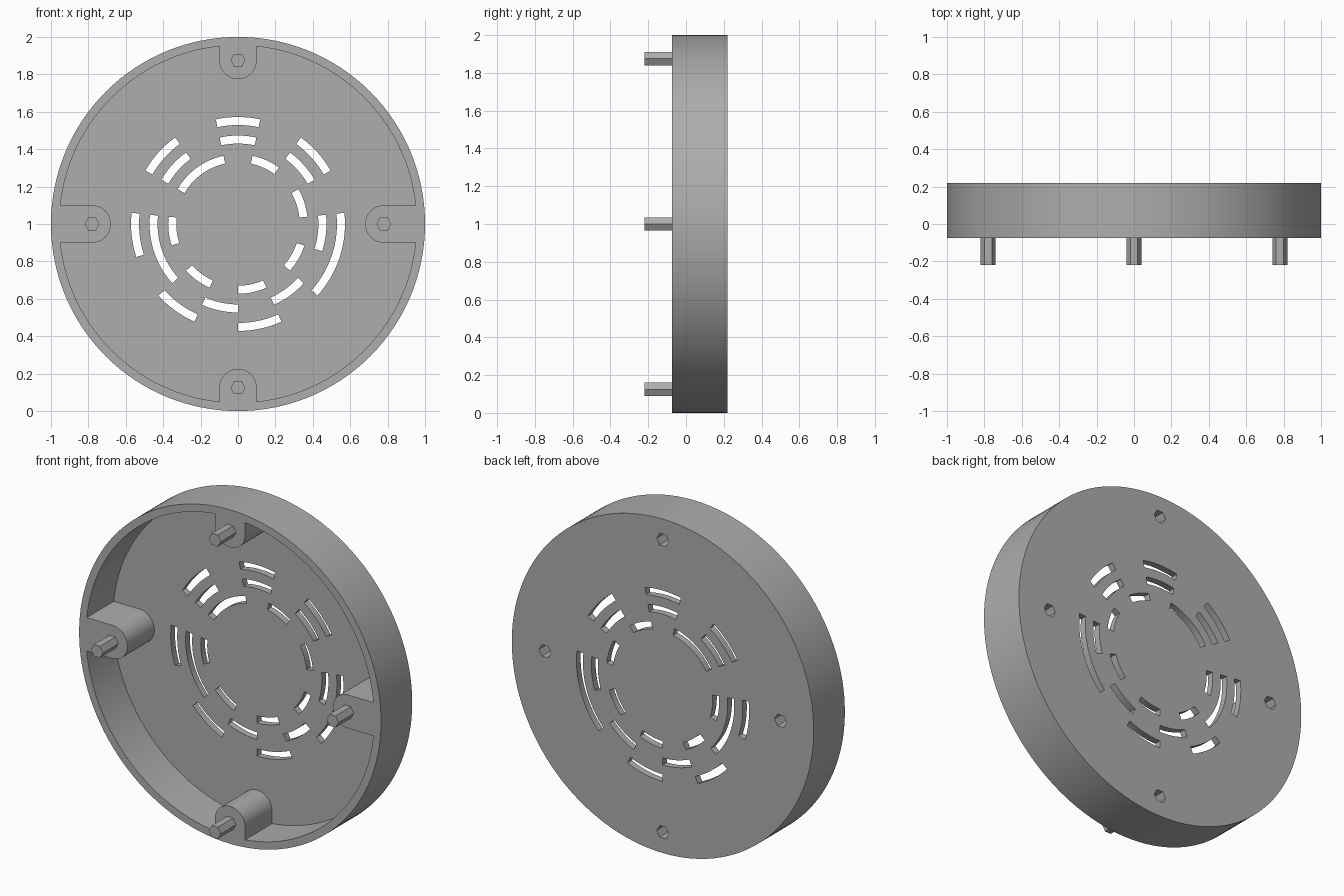
import bpy
import bmesh
from math import cos, sin, pi, radians

cube = bpy.data.objects.get("Cube")
if cube:
    bpy.data.objects.remove(cube)

FRONT, FLOOR, BACK = -0.075, 0.18, 0.22   # depths along y
CENTRE = 1.0                              # height of the disc centre
PINS = [(0, 0.875, 90), (0, -0.875, 270), (0.78, 0, 0), (-0.78, 0, 180)]

grey = bpy.data.materials.new("grey plastic")
grey.use_nodes = True
colour = (0.42, 0.42, 0.42, 1)
grey.diffuse_color = colour
grey.node_tree.nodes["Principled BSDF"].inputs["Base Color"].default_value = colour


def arc(radius, start, end, steps, cx=0, cz=0):
    """Points along an arc, angles in degrees."""
    angles = [radians(start + (end - start) * i / steps) for i in range(steps + 1)]
    return [(cx + radius * cos(a), cz + radius * sin(a)) for a in angles]


def circle(radius, sides, cx=0, cz=0):
    return arc(radius, 0, 360, sides, cx, cz)[:-1]


def prisms(name, outlines, y0, y1):
    """One object made of outlines in the xz plane extruded from y0 to y1."""
    bm = bmesh.new()
    for outline in outlines:
        near = [bm.verts.new((x, y0, z + CENTRE)) for x, z in outline]
        far = [bm.verts.new((x, y1, z + CENTRE)) for x, z in outline]
        bm.faces.new(near)
        bm.faces.new(far[::-1])
        for i in range(len(near)):
            j = (i + 1) % len(near)
            bm.faces.new((near[j], near[i], far[i], far[j]))
    bmesh.ops.recalc_face_normals(bm, faces=bm.faces)
    mesh = bpy.data.meshes.new(name)
    bm.to_mesh(mesh)
    bm.free()
    mesh.materials.append(grey)
    obj = bpy.data.objects.new(name, mesh)
    bpy.context.collection.objects.link(obj)
    return obj


def activate(obj):
    bpy.ops.object.select_all(action='DESELECT')
    obj.select_set(True)
    bpy.context.view_layer.objects.active = obj


def cut(target, cutter):
    """Subtract the cutter from the target and discard the cutter."""
    mod = target.modifiers.new("cut", 'BOOLEAN')
    mod.operation = 'DIFFERENCE'
    mod.solver = 'EXACT'
    mod.object = cutter
    activate(target)
    bpy.ops.object.modifier_apply(modifier=mod.name)
    bpy.data.objects.remove(cutter)


def boss_outline(x, z, facing):
    """Round-ended tab running from the pin out through the rim."""
    tip = arc(0.1, facing + 90, facing + 270, 24, x, z)
    dx, dz = 0.3 * cos(radians(facing)), 0.3 * sin(radians(facing))
    return tip + [(tip[-1][0] + dx, tip[-1][1] + dz), (tip[0][0] + dx, tip[0][1] + dz)]


# Hollow dish with four bosses left standing against the rim
housing = prisms("housing", [circle(1, 128)], FRONT, BACK)
recess = prisms("recess_cutter", [circle(0.955, 128)], FRONT - 0.1, FLOOR)
cut(recess, prisms("boss_cutter", [boss_outline(*p) for p in PINS], FRONT - 0.2, BACK + 0.1))
cut(housing, recess)

# Three rings of arc slots: inner radius, then (start, length) in steps of 24 degrees
STEP = 24
RINGS = [
    (0.33, [(0, 1), (2, 1), (4, 2), (7, 1), (9, 1), (11, 1), (13, 1)]),
    (0.43, [(1, 1), (3, 1), (5, 1), (7, 2), (10, 1), (12, 1), (14, 1)]),
    (0.529, [(1, 1), (3, 1), (5, 1), (7, 1), (9, 1), (11, 1), (13, 2)]),
]
slots = []
for radius, spans in RINGS:
    for start, length in spans:
        a, b = 6 + start * STEP, 6 + (start + length) * STEP
        slots.append(arc(radius, a, b, 8 * length) + arc(radius + 0.043, b, a, 8 * length))
cut(housing, prisms("slot_cutter", slots, FLOOR - 0.1, BACK + 0.1))

# Hexagonal sockets in the back, in line with the pins
hexes = [circle(0.04, 6, x, z) for x, z, _ in PINS]
cut(housing, prisms("socket_cutter", hexes, BACK - 0.15, BACK + 0.1))
activate(housing)
bpy.ops.object.shade_smooth_by_angle(angle=radians(30))

# Hexagonal pins standing on the bosses
for label, outline in zip(("top", "bottom", "left", "right"), hexes):
    prisms(label + "_pin", [outline], -0.22, FRONT + 0.02)
